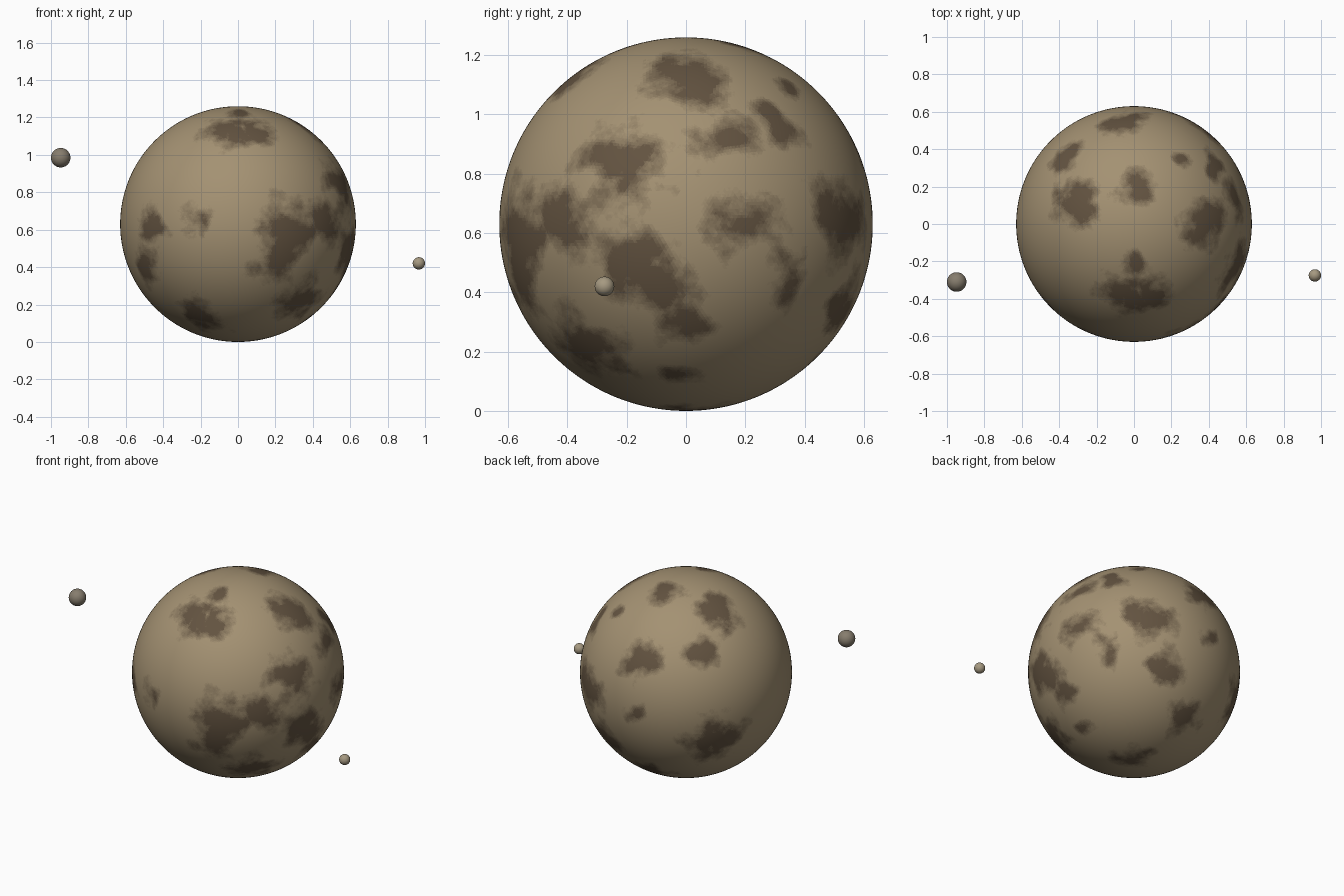
import bpy, bmesh
from math import radians, sin, cos, sqrt
from mathutils import Vector, noise

if "Cube" in bpy.data.objects:
    bpy.data.objects.remove(bpy.data.objects["Cube"])

R = 0.63
noise.seed_set(4)


def material(name, rgb):
    m = bpy.data.materials.new(name)
    m.diffuse_color = (*rgb, 1)
    m.use_nodes = True
    m.node_tree.nodes["Principled BSDF"].inputs["Base Color"].default_value = m.diffuse_color
    return m


def sphere(name, centre, radius, mats, subdivisions, pick=None):
    bm = bmesh.new()
    bmesh.ops.create_icosphere(bm, subdivisions=subdivisions, radius=radius)
    for f in bm.faces:
        f.smooth = True
        if pick:
            f.material_index = pick(f.calc_center_median().normalized())
    mesh = bpy.data.meshes.new(name)
    bm.to_mesh(mesh)
    bm.free()
    for m in mats:
        mesh.materials.append(m)
    ob = bpy.data.objects.new(name, mesh)
    ob.location = centre
    bpy.context.collection.objects.link(ob)
    return ob


# Dark patches: (azimuth, elevation) of a viewing side, then (right, up, radius) on it
sides = {
    (-90, 0): [(.27, -.03, .14), (-.2, .02, .08), (.2, -.2, .11), (-.2, -.5, .12),
               (.32, -.4, .12), (0, .5, .12), (-.46, 0, .09), (-.5, -.2, .1)],
    (0, 0): [(-.25, .2, .14), (.2, 0, .1), (0, .5, .12), (.33, -.18, .08),
             (-.3, -.42, .12), (-.02, -.32, .08), (-.2, -.15, .11), (.3, .33, .08),
             (.54, 0, .12), (-.42, 0, .12), (.12, .28, .09)],
    (-90, 90): [(0, .2, .09), (-.28, .14, .11), (.4, 0, .11), (0, -.22, .08),
                (.1, -.36, .1), (-.12, -.36, .09), (-.38, .36, .08), (.27, .35, .06)],
    (125, 25): [(-.27, .07, .12), (.12, .1, .1), (.18, -.42, .14), (.2, .35, .12),
                (-.12, .48, .08), (-.3, -.25, .06)],
    (50, -27): [(.05, .3, .12), (.2, 0, .11), (.3, -.3, .11), (-.5, -.05, .11),
                (-.17, .12, .06), (-.3, -.35, .07), (0, -.52, .1)],
}
patches = []
for (az, el), spots in sides.items():
    a, e = radians(az), radians(el)
    out = Vector((cos(a) * cos(e), sin(a) * cos(e), sin(e)))
    right = Vector((-sin(a), cos(a), 0))
    up = out.cross(right)
    for u, v, r in spots:
        u, v = u / R, v / R
        depth = sqrt(max(0, 1 - u * u - v * v))
        patches.append((right * u + up * v + out * depth, r / R))


# Ragged mottling made from the patches and fractal noise
LEVELS = 12


def shade(d):
    warp = d + 0.12 * noise.noise_vector(d * 4)
    near = min((warp - p).length / r for p, r in patches)
    t = 1.25 - near + 0.45 * noise.fractal(d * 6, 0.7, 2.0, 5)
    t = min(1, max(0, t / 0.7 + 0.1))
    return round(t * (LEVELS - 1))


light, dark = Vector((.37, .285, .17)), Vector((.125, .087, .052))
ground = [material(f"ground_{i}", light.lerp(dark, i / (LEVELS - 1))) for i in range(LEVELS)]
sphere("planet", (0, 0, R), R, ground, 7, shade)

# Two small moons
sphere("large_moon", (-.948, -.31, .985), .052, [material("grey_rock", (.24, .205, .155))], 5)
sphere("small_moon", (.967, -.275, .42), .033, [material("pale_rock", (.38, .32, .22))], 5)
